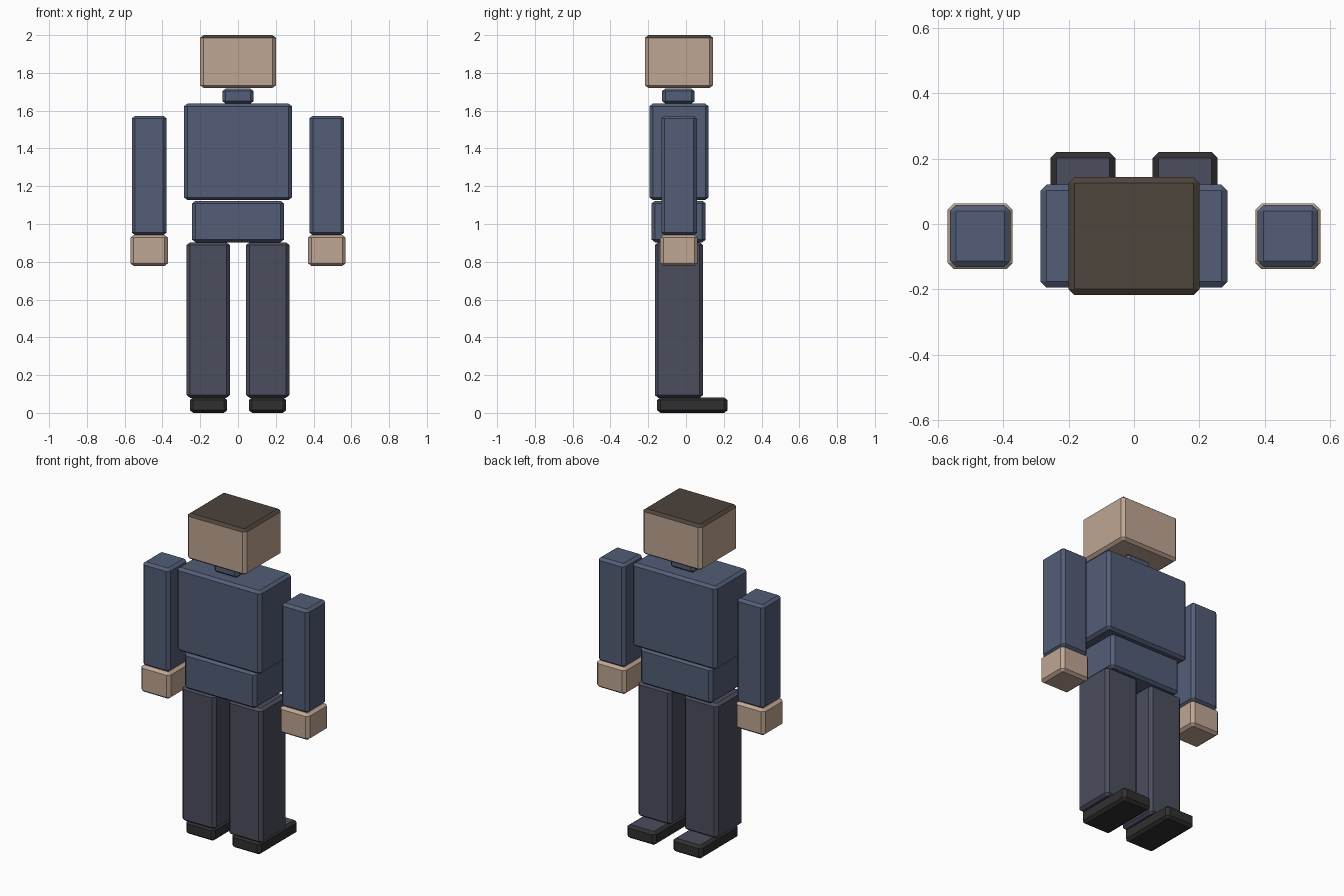
import bpy, bmesh
from mathutils import Vector

if "Cube" in bpy.data.objects:
    bpy.data.objects.remove(bpy.data.objects["Cube"])

BEVEL_XY, BEVEL_Z = 0.018, 0.014


def material(name, rgb):
    m = bpy.data.materials.new(name)
    m.diffuse_color = (*rgb, 1)
    m.use_nodes = True
    m.node_tree.nodes["Principled BSDF"].inputs["Base Color"].default_value = m.diffuse_color
    return m


skin = material("skin", (0.52, 0.38, 0.29))
shirt = material("shirt", (0.085, 0.11, 0.18))
trousers = material("trousers", (0.07, 0.075, 0.11))
shoe = material("shoe", (0.03, 0.03, 0.03))
hair = material("hair", (0.075, 0.058, 0.045))


def box(name, x, y, z, mat, top_mat=None, top_limit=0.3):
    """Chamfered box from (min, max) ranges; top_mat colours upward faces."""
    k = BEVEL_XY / BEVEL_Z
    size = Vector((x[1] - x[0], y[1] - y[0], (z[1] - z[0]) * k))
    bm = bmesh.new()
    bmesh.ops.create_cube(bm, size=1)
    bmesh.ops.scale(bm, vec=size, verts=bm.verts)
    bmesh.ops.bevel(bm, geom=bm.edges[:], offset=BEVEL_XY, segments=1,
                    affect='EDGES', profile=0.5)
    bmesh.ops.scale(bm, vec=(1, 1, 1 / k), verts=bm.verts)
    bm.normal_update()
    if top_mat:
        for f in bm.faces:
            f.material_index = int(f.normal.z > top_limit)
    me = bpy.data.meshes.new(name)
    bm.to_mesh(me)
    bm.free()
    me.materials.append(mat)
    if top_mat:
        me.materials.append(top_mat)
    ob = bpy.data.objects.new(name, me)
    ob.location = (sum(x) / 2, sum(y) / 2, sum(z) / 2)
    bpy.context.collection.objects.link(ob)


# Head and trunk
box("head", (-0.2, 0.2), (-0.217, 0.143), (1.72, 2.0), skin, hair)
box("neck", (-0.083, 0.083), (-0.127, 0.046), (1.637, 1.717), shirt)
box("chest", (-0.286, 0.286), (-0.194, 0.12), (1.127, 1.637), shirt)
box("abdomen", (-0.243, 0.243), (-0.182, 0.104), (0.903, 1.123), shirt)

# Limbs, one set per side
for side, s in (("right", -1), ("left", 1)):
    def span(a, b):
        return tuple(sorted((s * a, s * b)))
    box(side + "_arm", span(0.378, 0.562), (-0.131, 0.058), (0.94, 1.573), shirt)
    box(side + "_hand", span(0.371, 0.57), (-0.137, 0.062), (0.778, 0.942), skin)
    box(side + "_leg", span(0.043, 0.272), (-0.165, 0.09), (0.08, 0.903), trousers)
    box(side + "_foot", span(0.057, 0.255), (-0.153, 0.22), (0.0, 0.082), shoe,
        trousers, 0.99)
